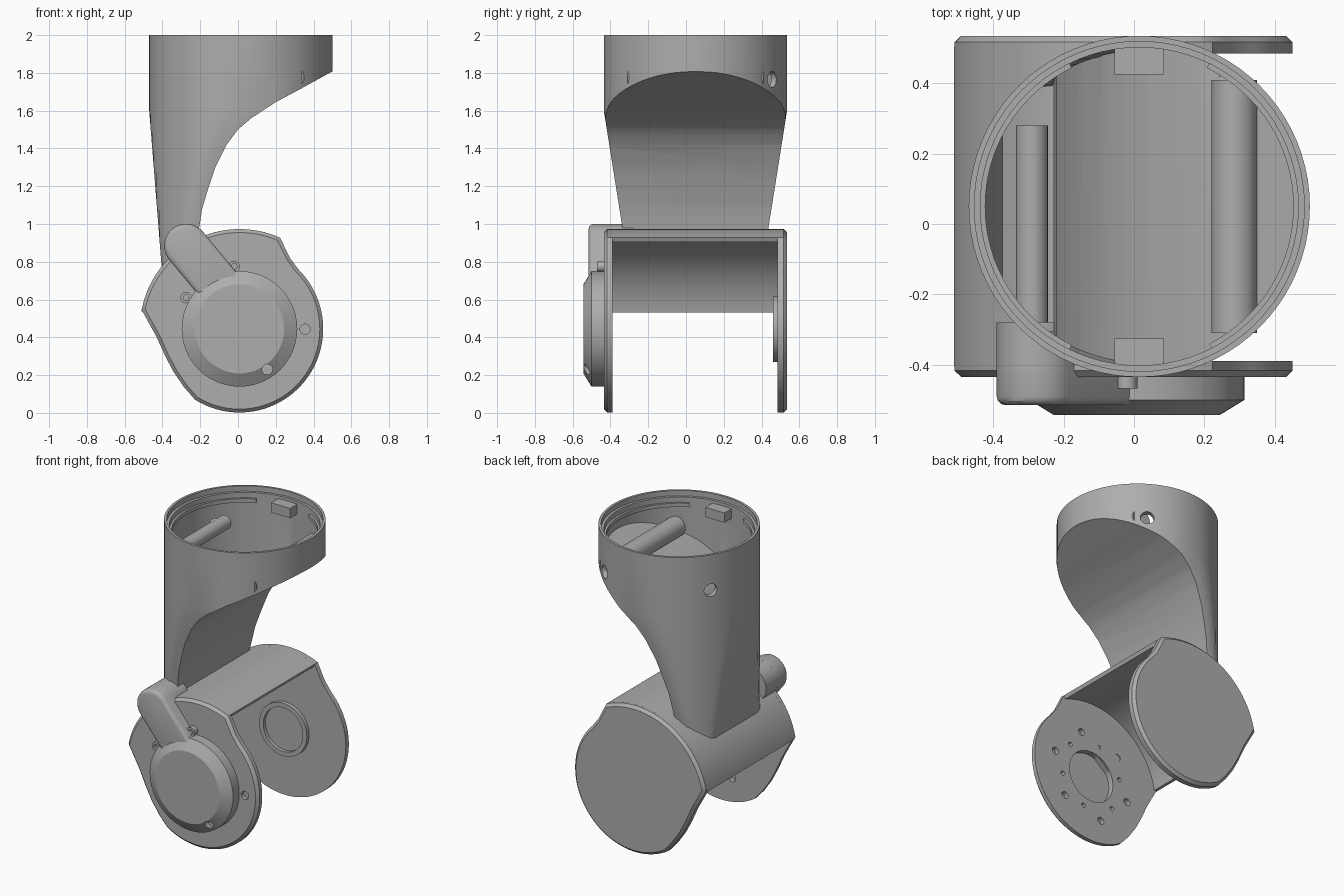
import bpy, bmesh
from math import sin, cos, pi, radians
from mathutils import Vector

if "Cube" in bpy.data.objects:
    bpy.data.objects.remove(bpy.data.objects["Cube"])

grey = bpy.data.materials.new("plain grey")
grey.use_nodes = True
grey.diffuse_color = (0.42, 0.42, 0.42, 1)
grey.node_tree.nodes["Principled BSDF"].inputs["Base Color"].default_value = (0.42, 0.42, 0.42, 1)

CX, CY = 0.015, 0.05      # axis of the cup
HUB = (0.008, 0.445)      # x, z of the wheel hub


def finish(name, bm):
    bmesh.ops.recalc_face_normals(bm, faces=bm.faces)
    mesh = bpy.data.meshes.new(name)
    bm.to_mesh(mesh)
    bm.free()
    mesh.materials.append(grey)
    ob = bpy.data.objects.new(name, mesh)
    bpy.context.collection.objects.link(ob)
    return ob


def loft(name, rings):
    """Closed skin through rings with equal point counts."""
    bm = bmesh.new()
    loops = [[bm.verts.new(p) for p in ring] for ring in rings]
    n = len(loops[0])
    for a, b in zip(loops, loops[1:]):
        for i in range(n):
            bm.faces.new((a[i], a[(i + 1) % n], b[(i + 1) % n], b[i]))
    bm.faces.new(loops[0])
    bm.faces.new(loops[-1])
    return finish(name, bm)


def prism(name, outline, y0, y1, bevel=0, segments=1):
    """Extrude an x-z outline along y; the edge at y1 may be bevelled."""
    ob = loft(name, [[(x, y, z) for x, z in outline] for y in (y0, y1)])
    if bevel:
        bm = bmesh.new()
        bm.from_mesh(ob.data)
        edges = [e for e in bm.edges if all(abs(v.co.y - y1) < 1e-5 for v in e.verts)]
        bmesh.ops.bevel(bm, geom=edges, offset=bevel, segments=segments,
                        profile=0.5, affect='EDGES')
        bm.to_mesh(ob.data)
        bm.free()
    return ob


def rod(name, start, end, r, segments=32):
    start, end = Vector(start), Vector(end)
    axis = end - start
    bm = bmesh.new()
    bmesh.ops.create_cone(bm, cap_ends=True, segments=segments, radius1=r,
                          radius2=r, depth=axis.length)
    bm.transform(axis.to_track_quat('Z', 'Y').to_matrix().to_4x4())
    bmesh.ops.translate(bm, verts=bm.verts, vec=(start + end) / 2)
    return finish(name, bm)


def boolean(ob, cutter, operation='DIFFERENCE'):
    mod = ob.modifiers.new("cut", 'BOOLEAN')
    mod.operation, mod.object, mod.solver = operation, cutter, 'EXACT'
    bpy.context.view_layer.objects.active = ob
    bpy.ops.object.modifier_apply(modifier=mod.name)
    bpy.data.objects.remove(cutter)


def arc(r, a0, a1, n=24, centre=HUB):
    angles = [radians(a0 + (a1 - a0) * i / n) for i in range(n + 1)]
    return [(centre[0] + r * cos(a), centre[1] + r * sin(a)) for a in angles]


# Hollow neck: a tube whose sides and back are trimmed by tapering planes
def section(z, inset):
    t = max(0, (1.6 - z) / 0.63)
    r = 0.485 - inset
    back, side = r - 0.05 * t, r - 0.1 * t
    ring = []
    for i in range(80):
        x, y = r * cos(i * pi / 40), r * sin(i * pi / 40)
        ring.append((CX + max(x, -back), CY + max(-side, min(side, y)), z))
    return ring


sweep = [(-0.19, 1.08), (-0.16, 1.18), (-0.12, 1.3), (-0.06, 1.42), (0, 1.5),
         (0.07, 1.56), (0.2, 1.645), (0.34, 1.72), (0.485, 1.8), (0.7, 1.9)]
levels = [0.6 + 0.1 * i for i in range(11)]

neck = loft("neck", [section(z, 0) for z in levels + [2.0]])
outside = [(-0.7, 0.6), (-0.43, 0.735), (-0.33, 0.835), (-0.215, 0.92)] + sweep
outside += [(0.7, 2.3), (-0.7, 2.3)]
boolean(neck, prism("outer_limit", outside, -0.8, 0.8), 'INTERSECT')

cavity = loft("cavity", [section(z, 0.033) for z in [0.5] + levels + [2.1]])
inside = [(-0.7, 0.55), (-0.25, 0.55)] + [(x - 0.03, z + 0.04) for x, z in sweep]
inside += [(0.67, 2.3), (-0.7, 2.3)]
boolean(cavity, prism("inner_limit", inside, -0.8, 0.8), 'INTERSECT')
boolean(neck, cavity)
boolean(neck, rod("rim_step", (CX, CY, 1.965), (CX, CY, 2.1), 0.469, segments=80))
for angle in (57, 148):
    d = Vector((cos(radians(angle)), sin(radians(angle)), 0))
    middle = Vector((CX, CY, 1.765))
    boolean(neck, rod("screw_hole", middle + d * 0.4, middle + d * 0.6, 0.042))

# Tabs, ridges and rounded channels inside the cup
for side, label in ((1, "back"), (-1, "front")):
    y0, y1 = CY + side * 0.375, CY + side * 0.46
    prism(label + "_tab", [(CX - 0.07, 1.88), (CX + 0.07, 1.88),
                           (CX + 0.07, 1.945), (CX - 0.07, 1.945)], y0, y1)
for label, a0, a1 in (("left", -63, 64), ("right", 116, 244)):
    band = arc(0.46, a0, a1, 32, (CX, CY)) + arc(0.438, a1, a0, 32, (CX, CY))
    loft(label + "_ridge", [[(x, y, z) for x, y in band] for z in (1.905, 1.93)])
rod("left_channel", (0.285, -0.31, 1.775), (0.285, 0.41, 1.775), 0.065)
rod("right_channel", (-0.29, -0.28, 1.81), (-0.29, 0.28, 1.81), 0.045)

# Fork bridge: a thin curved shell joining both plates
bridge = arc(0.528, 66, 170, 32) + arc(0.503, 170, 66, 32)
prism("fork_bridge", bridge, -0.405, 0.505)

# Fork plates
outline = arc(0.528, 66, 169, 28)
outline += [(-0.43, 0.4), (-0.385, 0.3), (-0.34, 0.215), (-0.285, 0.135)]
outline += arc(0.443, 238, 405, 44) + [(0.275, 0.82)]
front_plate = prism("front_plate", outline, -0.39, -0.435, 0.018)
back_plate = prism("back_plate", outline, 0.485, 0.535, 0.018)


def around_hub(r, angle, y):
    x, z = arc(r, angle, angle, 1)[0]
    return (x, y, z)


# Mounting holes in the front plate
boolean(front_plate, rod("hub_hole", around_hub(0, 0, -0.36), around_hub(0, 0, -0.47), 0.17))
for i in range(6):
    a = i * 60 + 15
    boolean(front_plate, rod("big_hole", around_hub(0.29, a, -0.36),
                             around_hub(0.29, a, -0.42), 0.024, segments=16))
    boolean(front_plate, rod("small_hole", around_hub(0.23, a + 30, -0.36),
                             around_hub(0.23, a + 30, -0.42), 0.015, segments=16))
boolean(front_plate, rod("side_hole", (0.355, -0.41, 0.443), (0.355, -0.5, 0.443), 0.027))

# Bearing ring on the inside of the back plate
ring = rod("bearing_ring", around_hub(0, 0, 0.46), around_hub(0, 0, 0.49), 0.175, segments=48)
boolean(ring, rod("ring_hole", around_hub(0, 0, 0.4), around_hub(0, 0, 0.483), 0.145, segments=48))

# Hub cover with a chamfered rim
cover = loft("hub_cover", [[(x, y, z) for x, z in arc(r, 0, 352.5, 47)]
                           for r, y in ((0.306, -0.428), (0.306, -0.5), (0.236, -0.543))])
boolean(cover, rod("cover_hole", (0.155, -0.49, 0.23), (0.155, -0.6, 0.23), 0.028))

# Rounded arm leading from the hub cover to the neck
R = 0.116
end = Vector((-0.275, 0.885))
heading = (Vector((0.06, 0.48)) - end).normalized()
across = Vector((-heading.y, heading.x)) * R
arm = [end + across * cos(t * pi / 16) - heading * R * sin(t * pi / 16) for t in range(17)]
arm += [end - across + heading * 0.36, end + across + heading * 0.36]
prism("cable_arm", [tuple(p) for p in arm], -0.395, -0.515, 0.025, 3)
root = rod("cable_arm_root", (end.x, -0.28, end.y), (end.x, -0.42, end.y), R)
boolean(root, rod("root_trim", around_hub(0, 0, -0.2), around_hub(0, 0, -0.41), 0.515, segments=64))

# Screw bosses beside the arm
for label, x, z in (("left", -0.275, 0.61), ("right", -0.02, 0.775)):
    boss = rod(label + "_screw_boss", (x, -0.42, z), (x, -0.468, z), 0.03, segments=20)
    boolean(boss, rod("boss_hole", (x, -0.45, z), (x, -0.5, z), 0.015, segments=16))

# Smooth shading with sharp edges kept
for ob in bpy.context.scene.objects:
    ob.select_set(ob.type == 'MESH' and grey.name in ob.data.materials)
bpy.context.view_layer.objects.active = neck
bpy.ops.object.shade_smooth_by_angle(angle=radians(30))
